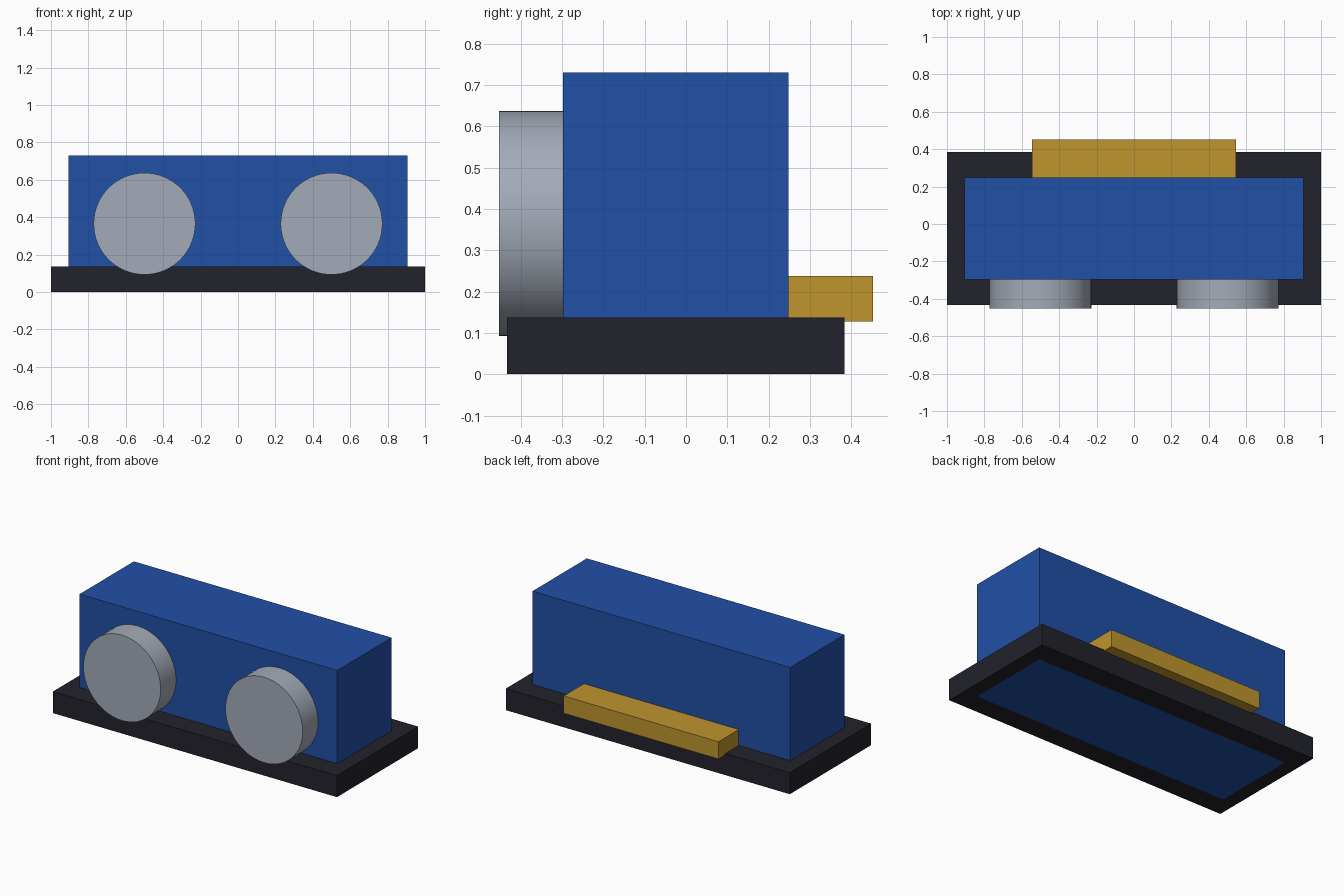
import bpy
import bmesh
import math

cube = bpy.data.objects.get("Cube")
if cube:
    bpy.data.objects.remove(cube, do_unlink=True)


def material(name, rgb):
    m = bpy.data.materials.new(name)
    m.use_nodes = True
    color = (*rgb, 1.0)
    m.diffuse_color = color
    m.node_tree.nodes["Principled BSDF"].inputs["Base Color"].default_value = color
    return m


blue = material("blue", (0.015, 0.08, 0.38))
charcoal = material("charcoal", (0.016, 0.016, 0.025))
grey = material("silver_grey", (0.37, 0.41, 0.48))
gold = material("gold", (0.52, 0.3, 0.027))


def finish(bm, name, mat):
    bmesh.ops.recalc_face_normals(bm, faces=bm.faces)
    mesh = bpy.data.meshes.new(name)
    bm.to_mesh(mesh)
    bm.free()
    mesh.materials.append(mat)
    obj = bpy.data.objects.new(name, mesh)
    bpy.context.collection.objects.link(obj)
    return obj


def box(name, half_x, y, z, mat):
    bm = bmesh.new()
    bmesh.ops.create_cube(bm, size=1)
    for v in bm.verts:
        v.co = (2 * half_x * v.co.x,
                y[1] if v.co.y > 0 else y[0],
                z[1] if v.co.z > 0 else z[0])
    return finish(bm, name, mat)


def frame(name, outer, inner, height, mat):
    """Rectangular slab with an opening; each rectangle is (half_x, y0, y1)."""
    bm = bmesh.new()
    rings = []
    for half_x, y0, y1 in (outer, inner):
        corners = ((-half_x, y0), (half_x, y0), (half_x, y1), (-half_x, y1))
        rings.append([bm.verts.new((x, y, 0)) for x, y in corners])
    out, inn = rings
    faces = [bm.faces.new((out[i], out[(i + 1) % 4], inn[(i + 1) % 4], inn[i]))
             for i in range(4)]
    solid = bmesh.ops.extrude_face_region(bm, geom=faces, use_keep_orig=True)
    for v in solid["geom"]:
        if isinstance(v, bmesh.types.BMVert):
            v.co.z = height
    return finish(bm, name, mat)


# Main block passes through the base plate, flush with its underside
front, back = -0.298, 0.248
box("body", 0.907, (front, back), (0, 0.73), blue)
frame("base_plate", (1, -0.433, 0.384), (0.907, front, back), 0.137, charcoal)

# Ledge along the back
box("back_ledge", 0.545, (back, 0.452), (0.128, 0.238), gold)

# Round discs on the front
depth = 0.154
for side, x in (("right", -0.5), ("left", 0.5)):
    bpy.ops.mesh.primitive_cylinder_add(
        vertices=64, radius=0.272, depth=depth,
        location=(x, front - depth / 2, 0.365), rotation=(math.pi / 2, 0, 0))
    disc = bpy.context.object
    disc.name = side + "_front_disc"
    disc.data.materials.append(grey)
    bpy.ops.object.shade_smooth_by_angle(angle=math.radians(30))
